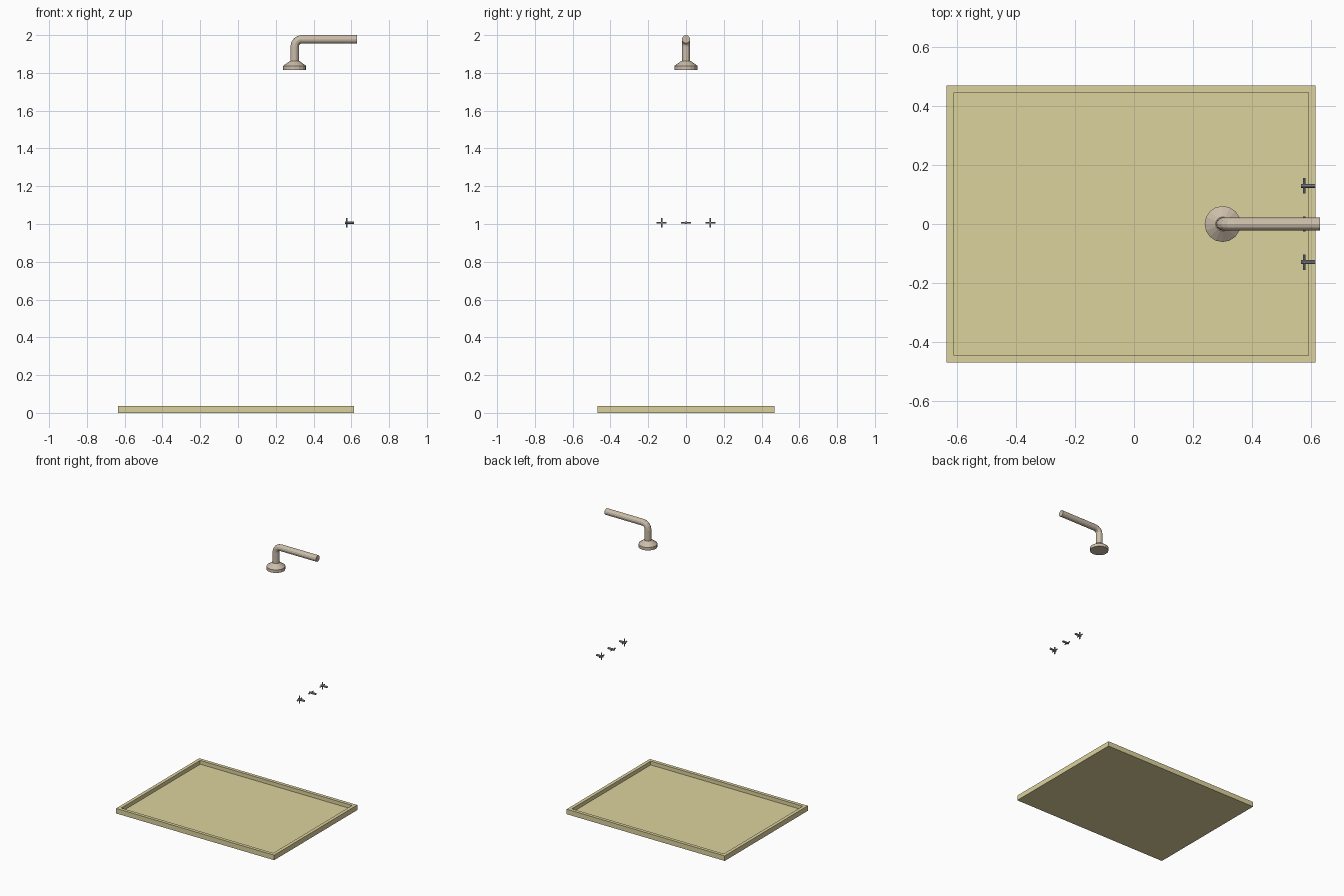
import bpy, bmesh, math
from mathutils import Vector

if "Cube" in bpy.data.objects:
    bpy.data.objects.remove(bpy.data.objects["Cube"])


def material(name, color):
    m = bpy.data.materials.new(name)
    m.diffuse_color = (*color, 1)
    m.use_nodes = True
    m.node_tree.nodes["Principled BSDF"].inputs["Base Color"].default_value = m.diffuse_color
    return m


TRAY = material("tray_cream", (0.72, 0.65, 0.34))
TAN = material("warm_metal", (0.60, 0.51, 0.40))
STEEL = material("steel", (0.33, 0.34, 0.38))


def finish(bm, name, mat):
    bmesh.ops.recalc_face_normals(bm, faces=bm.faces)
    me = bpy.data.meshes.new(name)
    bm.to_mesh(me)
    bm.free()
    me.materials.append(mat)
    ob = bpy.data.objects.new(name, me)
    bpy.context.collection.objects.link(ob)
    return ob


def sweep(bm, path, sides):
    """Capped tube in the y=0 plane: path of (x, z, radius, direction angle)."""
    rings = []
    for x, z, r, a in path:
        u = Vector((-math.sin(a), 0, math.cos(a)))
        v = Vector((0, 1, 0))
        rings.append([bm.verts.new(Vector((x, 0, z))
                      + u * r * math.cos(2 * math.pi * i / sides)
                      + v * r * math.sin(2 * math.pi * i / sides))
                      for i in range(sides)])
    for p, q in zip(rings, rings[1:]):
        for i in range(sides):
            j = (i + 1) % sides
            bm.faces.new((p[i], p[j], q[j], q[i]))
    bm.faces.new(rings[0])
    bm.faces.new(rings[-1])


# Tray: box with an inset, recessed floor
bm = bmesh.new()
bmesh.ops.create_cube(bm, size=1)
for v in bm.verts:
    v.co = Vector((v.co.x * 1.248 - 0.01, v.co.y * 0.938, (v.co.z + 0.5) * 0.036))
top = max(bm.faces, key=lambda f: f.calc_center_median().z)
bmesh.ops.inset_region(bm, faces=[top], thickness=0.034)
floor = bmesh.ops.extrude_face_region(bm, geom=[top])
bmesh.ops.translate(bm, vec=(0, 0, -0.027),
                    verts=[g for g in floor["geom"] if isinstance(g, bmesh.types.BMVert)])
if top.is_valid:
    bmesh.ops.delete(bm, geom=[top], context='FACES')
finish(bm, "shower_tray", TRAY)

# Shower pipe: straight arm, rounded elbow, drop to the head
R, BEND, AX, AZ = 0.022, 0.038, 0.30, 1.978
path = [(0.63, AZ, R, math.pi)]
for k in range(5):
    t = k / 4 * math.pi / 2
    path.append((AX + BEND * (1 - math.sin(t)), AZ - BEND * (1 - math.cos(t)), R, math.pi + t))
path.append((AX, 1.85, R, 1.5 * math.pi))
bm = bmesh.new()
sweep(bm, path, 12)
finish(bm, "shower_pipe", TAN)

# Shower head: flared cone with a short rim
down = 1.5 * math.pi
bm = bmesh.new()
sweep(bm, [(AX, 1.864, 0.024, down), (AX, 1.837, 0.061, down), (AX, 1.815, 0.061, down)], 16)
finish(bm, "shower_head", TAN)

# Taps: wall stem with handle bars; the middle one has a horizontal bar only
for label, y, bars in (("left", -0.129, 2), ("middle", 0, 1), ("right", 0.129, 2)):
    bm = bmesh.new()
    sweep(bm, [(0.566, 1.007, 0.007, 0), (0.615, 1.007, 0.007, 0)], 10)
    stem = finish(bm, label + "_tap_stem", STEEL)
    stem.location.y = y
    for b in range(bars):
        bm = bmesh.new()
        sweep(bm, [(0, -0.026, 0.004, math.pi / 2), (0, 0.026, 0.004, math.pi / 2)], 8)
        bar = finish(bm, f"{label}_tap_handle_{b + 1}", STEEL)
        bar.location = (0.576, y, 1.007)
        bar.rotation_euler.x = math.pi / 2 * (1 - b)
